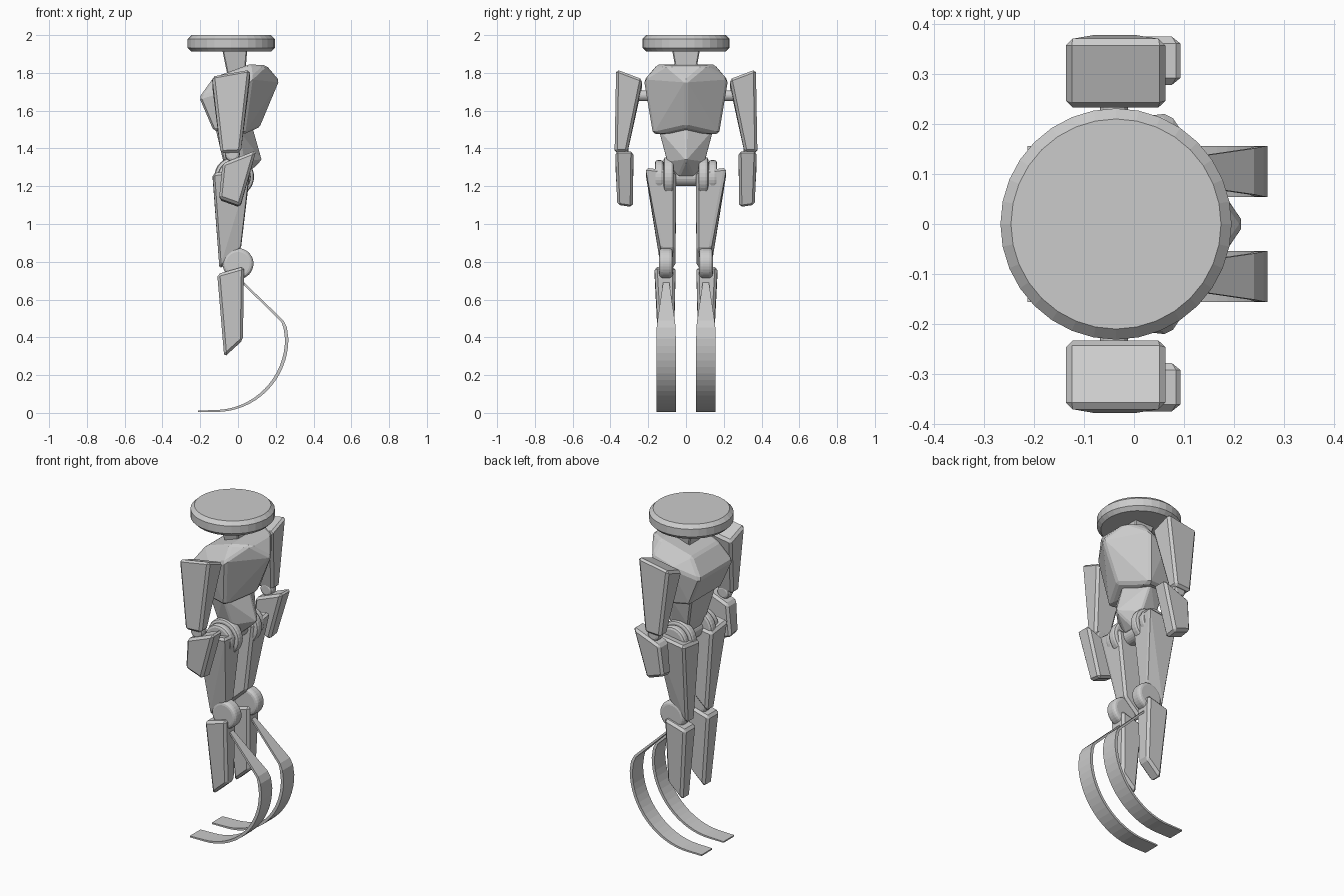
import bpy, bmesh, math
from mathutils import Matrix

if "Cube" in bpy.data.objects:
    bpy.data.objects.remove(bpy.data.objects["Cube"])


def finish(name, bm, bevel=0.0, mirror=False, segments=1):
    bmesh.ops.recalc_face_normals(bm, faces=bm.faces)
    mesh = bpy.data.meshes.new(name)
    bm.to_mesh(mesh)
    bm.free()
    ob = bpy.data.objects.new(name, mesh)
    bpy.context.collection.objects.link(ob)
    if bevel:
        m = ob.modifiers.new("bevel", 'BEVEL')
        m.width = bevel
        m.segments = segments
        m.limit_method = 'ANGLE'
        m.angle_limit = math.radians(25)
    if mirror:
        m = ob.modifiers.new("mirror", 'MIRROR')
        m.use_axis = (False, True, False)
        m.use_mirror_merge = False
    return ob


def hull(name, points, bevel=0.012, mirror=False):
    bm = bmesh.new()
    for p in points:
        bm.verts.new(p)
    r = bmesh.ops.convex_hull(bm, input=bm.verts)
    junk = [v for v in bm.verts if not v.link_faces]
    bmesh.ops.delete(bm, geom=junk, context='VERTS')
    bmesh.ops.dissolve_limit(bm, angle_limit=math.radians(3), verts=bm.verts, edges=bm.edges)
    return finish(name, bm, bevel, mirror)


def limb(name, corners, bevel=0.014):
    # side profile corners: x, z, inner y, outer y, lift of the outer side
    pts = []
    for x, z, yi, yo, lift in corners:
        pts += [(x, yi, z), (x, yo, z + lift)]
    return hull(name, pts, bevel, True)


def symmetric(points):
    return [(x, s * y, z) for x, y, z in points for s in (1, -1)
            if y or s == 1]


def disc(name, x, z, y0, y1, r, bevel=0.0, mirror=True, sides=32, segments=2):
    bm = bmesh.new()
    mat = Matrix.Translation((x, (y0 + y1) / 2, z)) @ Matrix.Rotation(math.pi / 2, 4, 'X')
    bmesh.ops.create_cone(bm, cap_ends=True, segments=sides, radius1=r, radius2=r,
                          depth=abs(y1 - y0), matrix=mat)
    return finish(name, bm, bevel, mirror, segments)


# Head disc
bm = bmesh.new()
bmesh.ops.create_cone(bm, cap_ends=True, segments=32, radius1=0.231, radius2=0.231,
                      depth=0.088, matrix=Matrix.Translation((-0.036, 0, 1.956)))
finish("head_disc", bm, 0.021)

# Neck
hull("neck", symmetric([(-0.085, 0.075, 1.93), (0.05, 0.075, 1.93),
                        (-0.05, 0.045, 1.76), (0.035, 0.045, 1.76)]), 0.006)

# Chest, with a pointed front ridge
hull("chest", symmetric([
    (0.222, 0, 1.755), (0.07, 0.223, 1.765), (0.15, 0.10, 1.84), (0.06, 0.155, 1.845),
    (-0.13, 0.13, 1.775), (-0.205, 0.16, 1.67), (-0.05, 0.21, 1.72),
    (0.12, 0, 1.515), (0.03, 0.175, 1.475), (-0.13, 0.15, 1.495)]), 0.012)

# Abdomen
hull("abdomen", symmetric([
    (0.075, 0, 1.53), (0.0, 0.145, 1.50), (-0.12, 0.12, 1.51),
    (0.13, 0, 1.34), (0.03, 0.10, 1.33), (-0.08, 0.09, 1.34),
    (0.03, 0.04, 1.25), (-0.05, 0.05, 1.25)]), 0.008)

# Hips
disc("hip_axle", -0.02, 1.25, -0.10, 0.10, 0.05, mirror=False, sides=24)
disc("hip_disc_inner", -0.02, 1.25, 0.065, 0.118, 0.105, 0.015)
disc("hip_disc_outer", -0.02, 1.25, 0.118, 0.165, 0.088, 0.015)

# Legs
limb("thigh", [(-0.135, 1.25, 0.053, 0.215, 0.02), (0.065, 1.28, 0.053, 0.215, 0.02),
               (0.015, 0.865, 0.055, 0.132, 0), (-0.098, 0.76, 0.055, 0.132, 0)])
disc("knee", 0.0, 0.79, 0.07, 0.142, 0.082, 0.02, segments=3)
limb("shin", [(-0.11, 0.735, 0.055, 0.167, 0), (0.032, 0.775, 0.055, 0.167, 0),
              (0.026, 0.385, 0.065, 0.145, 0), (-0.073, 0.295, 0.065, 0.145, 0)])

# Running blade: strip swept along a curved side profile
path = [(0.02, 0.695, 0.015, 0.010), (0.235, 0.485, 0.046, 0.014), (0.25, 0.45, 0.05, 0.018)]
for i in range(17):
    a = -math.pi / 2 * i / 16
    path.append((-0.12 + 0.378 * math.cos(a), 0.392 + 0.382 * math.sin(a), 0.051, 0.018 - 0.008 * (i / 16) ** 2))
path.append((-0.213, 0.0085, 0.051, 0.008))
bm = bmesh.new()
rings = []
for i, (x, z, w, t) in enumerate(path):
    a, b = path[max(i - 1, 0)], path[min(i + 1, len(path) - 1)]
    dx, dz = b[0] - a[0], b[1] - a[1]
    n = math.hypot(dx, dz)
    nx, nz = -dz / n * t / 2, dx / n * t / 2
    rings.append([bm.verts.new((x + s * nx, 0.105 + e * w, max(z + s * nz, 0)))
                  for s, e in ((1, -1), (1, 1), (-1, 1), (-1, -1))])
for r, q in zip(rings, rings[1:]):
    for k in range(4):
        bm.faces.new((r[k], r[(k + 1) % 4], q[(k + 1) % 4], q[k]))
bm.faces.new(rings[0])
bm.faces.new(rings[-1])
finish("foot_blade", bm, 0, True)

# Arms
disc("shoulder_pin", -0.04, 1.68, 0.15, 0.28, 0.028, sides=16)
limb("upper_arm", [(-0.138, 1.735, 0.23, 0.37, 0.05), (0.065, 1.768, 0.23, 0.37, 0.053),
                   (0.015, 1.38, 0.31, 0.378, 0), (-0.092, 1.375, 0.31, 0.378, 0)])
disc("elbow", -0.03, 1.37, 0.305, 0.36, 0.04, 0.015, sides=24)
limb("forearm", [(-0.082, 1.32, 0.278, 0.375, 0), (0.097, 1.39, 0.278, 0.375, 0),
                 (0.012, 1.085, 0.282, 0.364, 0.012), (-0.1, 1.125, 0.282, 0.364, 0.012)])
